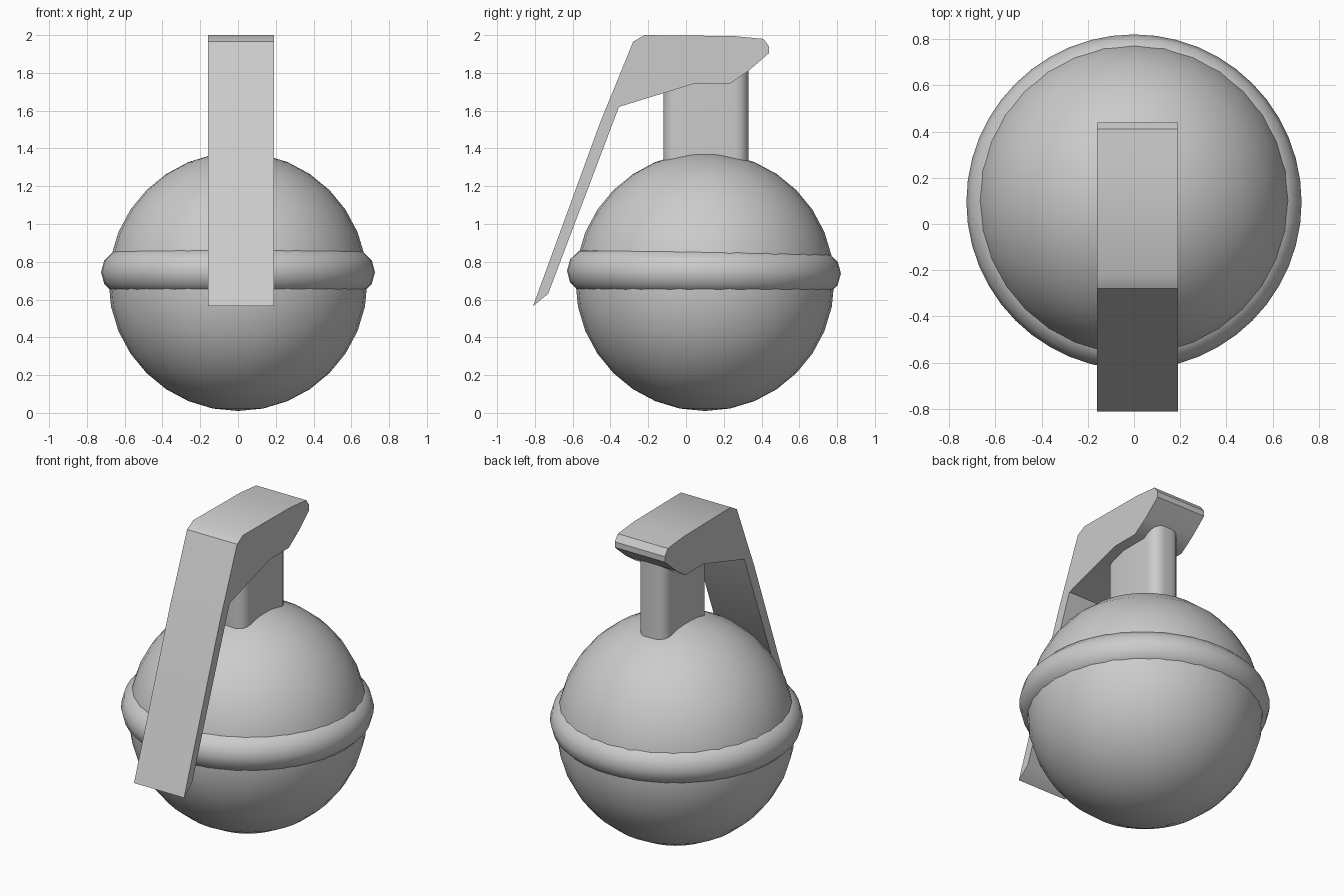
import bpy, bmesh, math
from mathutils import Matrix

if "Cube" in bpy.data.objects:
    bpy.data.objects.remove(bpy.data.objects["Cube"])


def smooth(obj, angle=35):
    bpy.ops.object.select_all(action='DESELECT')
    obj.select_set(True)
    bpy.context.view_layer.objects.active = obj
    bpy.ops.object.shade_smooth_by_angle(angle=math.radians(angle))


def extrude_profile(name, points, length, matrix):
    """Closed 2D outline extruded along its own normal, then placed."""
    bm = bmesh.new()
    face = bm.faces.new([bm.verts.new((u, v, 0)) for u, v in points])
    out = bmesh.ops.extrude_face_region(bm, geom=[face])
    verts = [g for g in out['geom'] if isinstance(g, bmesh.types.BMVert)]
    bmesh.ops.translate(bm, verts=verts, vec=(0, 0, length))
    bmesh.ops.recalc_face_normals(bm, faces=bm.faces)
    bm.transform(matrix)
    mesh = bpy.data.meshes.new(name)
    bm.to_mesh(mesh)
    bm.free()
    obj = bpy.data.objects.new(name, mesh)
    bpy.context.collection.objects.link(obj)
    return obj


# Round body
bpy.ops.mesh.primitive_uv_sphere_add(segments=32, ring_count=16, radius=0.685,
                                     location=(0, 0.1, 0.695))
body = bpy.context.object
body.name = "body"
smooth(body)

# Raised band around the middle, tipped very slightly
bpy.ops.mesh.primitive_torus_add(major_radius=0.603, minor_radius=0.122,
                                 major_segments=48, minor_segments=12,
                                 location=(0, 0.095, 0.745),
                                 rotation=(math.radians(-0.6), 0, 0))
band = bpy.context.object
band.name = "middle_band"
smooth(band)

# Neck: slab with rounded vertical edges
hx, hy, r = 0.1, 0.225, 0.07
outline = []
for sx, sy, start in ((1, 1, 0), (-1, 1, 90), (-1, -1, 180), (1, -1, 270)):
    for i in range(6):
        a = math.radians(start + i * 18)
        outline.append((sx * (hx - r) + r * math.cos(a), sy * (hy - r) + r * math.sin(a)))
neck = extrude_profile("neck", outline, 0.65, Matrix.Translation((0.02, 0.105, 1.2)))
smooth(neck)

# Side profiles (y, z) extruded across x
across_x = Matrix.Translation((-0.16, 0, 0)) @ Matrix(
    ((0, 0, 1, 0), (1, 0, 0, 0), (0, 1, 0, 0), (0, 0, 0, 1)))

# Head and safety lever in one bent piece
lever_profile = [
    (-0.22, 2.0), (-0.28, 1.965), (-0.40, 1.67), (-0.45, 1.55), (-0.81, 0.565),
    (-0.73, 0.63), (-0.355, 1.62), (0.05, 1.745), (0.235, 1.745), (0.33, 1.81),
    (0.44, 1.905), (0.44, 1.94), (0.41, 1.98), (0.25, 1.995)]
lever = extrude_profile("head_and_lever", lever_profile, 0.35, across_x)
smooth(lever)
